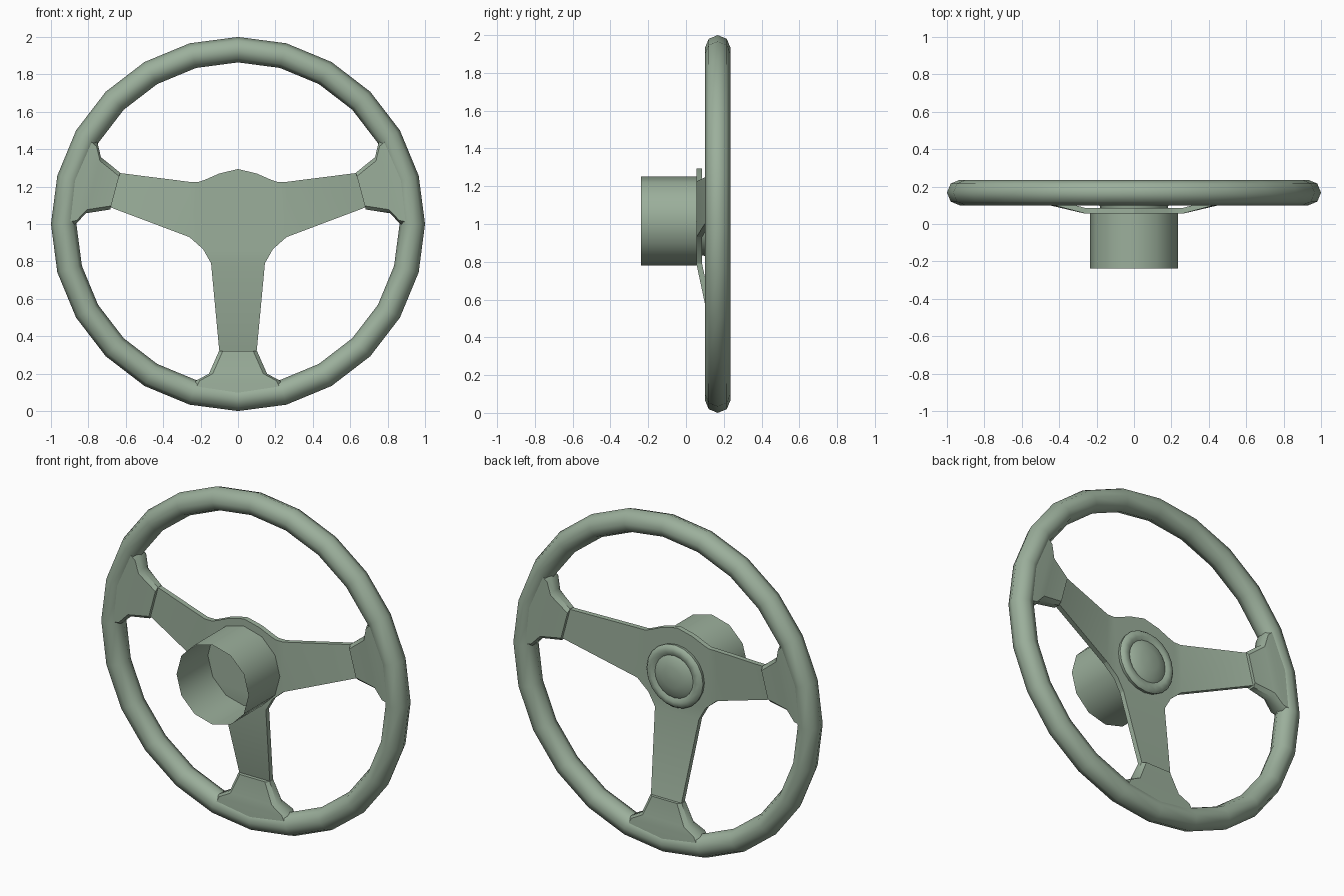
import bpy
import bmesh
from math import sin, cos, pi, radians
from mathutils import Vector

if "Cube" in bpy.data.objects:
    bpy.data.objects.remove(bpy.data.objects["Cube"])

GREEN = (0.33, 0.43, 0.33, 1.0)
paint = bpy.data.materials.new("sage_green")
paint.use_nodes = True
paint.diffuse_color = GREEN
paint.node_tree.nodes["Principled BSDF"].inputs["Base Color"].default_value = GREEN

RIM_Y = 0.168      # middle of the rim, front to back
HUB_Z = 1.015      # hub axis height


def finish(name, bm, angle):
    bmesh.ops.recalc_face_normals(bm, faces=bm.faces)
    mesh = bpy.data.meshes.new(name)
    bm.to_mesh(mesh)
    bm.free()
    mesh.materials.append(paint)
    obj = bpy.data.objects.new(name, mesh)
    bpy.context.collection.objects.link(obj)
    bpy.ops.object.select_all(action='DESELECT')
    obj.select_set(True)
    bpy.context.view_layer.objects.active = obj
    bpy.ops.object.shade_smooth_by_angle(angle=radians(angle))
    return obj


def loft(name, rings, angle, caps=False, closed=False):
    """Skin a list of equal-length point rings."""
    bm = bmesh.new()
    rows = [[bm.verts.new(p) for p in ring] for ring in rings]
    n = len(rows[0])
    pairs = list(zip(rows, rows[1:]))
    if closed:
        pairs.append((rows[-1], rows[0]))
    for a, b in pairs:
        for i in range(n):
            j = (i + 1) % n
            bm.faces.new((a[i], a[j], b[j], b[i]))
    if caps:
        bm.faces.new(rows[0])
        bm.faces.new(rows[-1])
    return finish(name, bm, angle)


def circle(radius, y, z, sides):
    return [(radius * cos(2 * pi * i / sides), y, z + radius * sin(2 * pi * i / sides))
            for i in range(sides)]


# Rim: an eight-sided tube swept round 24 steps
rim_rings = [circle(0.932 + 0.068 * cos(k * pi / 4), RIM_Y + 0.068 * sin(k * pi / 4), 1, 24)
             for k in range(8)]
loft("rim", rim_rings, 50, closed=True)

# Grips: flared sleeves joining each spoke to the rim
GRIP_ROWS = [(0.68, 0.102, 0.034), (0.8, 0.155, 0.045), (0.838, 0.225, 0.052), (0.91, 0.26, 0.056)]
for name, degrees in (("left_grip", 15), ("right_grip", 165), ("bottom_grip", 270)):
    a = radians(degrees)
    out = Vector((cos(a), 0, sin(a)))
    side = Vector((-sin(a), 0, cos(a)))
    rings = []
    for r, w, h in GRIP_ROWS:
        quarter = [(w, 0.5 * h), (w - 0.02, h)]
        section = quarter + [(-s, t) for s, t in reversed(quarter)]
        section += [(-s, -t) for s, t in section]
        rings.append([out * r + side * s + Vector((0, RIM_Y + t, 1)) for s, t in section])
    loft(name, rings, 40, caps=True)

# Spoke plate: flat centre with three arms bent back towards the rim
half = [(0, 0.294), (0.1, 0.27), (0.18, 0.235), (0.21, 0.225), (0.257, 0.225), (0.636, 0.273),
        (0.685, 0.09), (0.26, -0.07), (0.187, -0.134), (0.144, -0.21), (0.1, -0.68)]
outline = half + [(-x, z) for x, z in reversed(half[1:])]
bm = bmesh.new()
verts = []
for x, z in outline:
    is_tip = abs(x) > 0.5 or z < -0.5
    verts.append(bm.verts.new((x, 0.155 if is_tip else 0.055, 1 + z)))
arms = [verts[4:8], verts[9:13], verts[14:18]]
for arm in arms:
    bm.faces.new(arm)
bm.faces.new([v for v in verts if v.co.y < 0.1])
back = bmesh.ops.extrude_face_region(bm, geom=bm.faces[:], use_keep_orig=True)
bmesh.ops.translate(bm, vec=(0, 0.03, 0),
                    verts=[g for g in back["geom"] if isinstance(g, bmesh.types.BMVert)])
finish("spoke_plate", bm, 20)

# Hub: thin open tube in front of the plate
loft("hub_tube", [circle(0.236, y, HUB_Z, 12) for y in (-0.238, 0.056)], 40)

# Horn button: raised ring with a domed centre
PROFILE = [(0.18, 0.083), (0.185, 0.105), (0.172, 0.12), (0.145, 0.122), (0.125, 0.112),
           (0.105, 0.124), (0.06, 0.134), (0.015, 0.138)]
loft("horn_button", [circle(r, y, HUB_Z, 20) for r, y in PROFILE], 50, caps=True)
